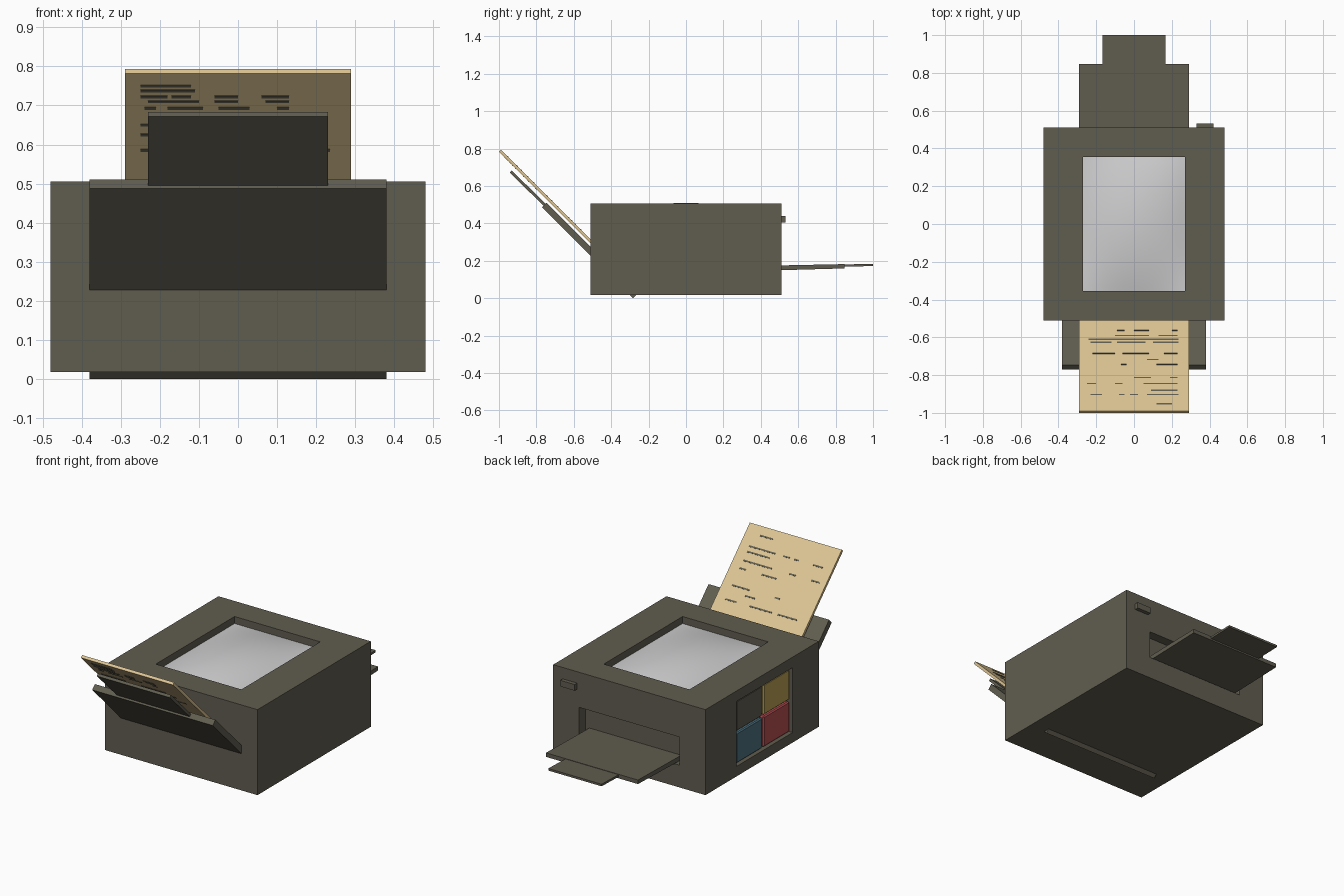
import bpy, bmesh

if "Cube" in bpy.data.objects:
    bpy.data.objects.remove(bpy.data.objects["Cube"])


def mat(name, rgb):
    m = bpy.data.materials.new(name)
    m.diffuse_color = (*rgb, 1)
    m.use_nodes = True
    m.node_tree.nodes["Principled BSDF"].inputs["Base Color"].default_value = m.diffuse_color
    return m


BODY = mat("olive grey plastic", (0.118, 0.109, 0.079))
PAPER = mat("cream paper", (0.72, 0.55, 0.29))
GLASS = mat("pale grey glass", (0.62, 0.62, 0.63))
YELLOW = mat("yellow ink", (0.50, 0.36, 0.09))
BLUE = mat("blue ink", (0.076, 0.165, 0.209))
RED = mat("red ink", (0.47, 0.078, 0.086))


def finish(name, bm, material):
    bmesh.ops.recalc_face_normals(bm, faces=bm.faces)
    me = bpy.data.meshes.new(name)
    bm.to_mesh(me)
    bm.free()
    ob = bpy.data.objects.new(name, me)
    bpy.context.collection.objects.link(ob)
    me.materials.append(material)
    return ob


def add_prism(bm, x0, x1, pts):
    """Extrude a (y, z) outline from x0 to x1."""
    a = [bm.verts.new((x0, y, z)) for y, z in pts]
    b = [bm.verts.new((x1, y, z)) for y, z in pts]
    n = len(pts)
    bm.faces.new(a)
    bm.faces.new(b[::-1])
    for i in range(n):
        j = (i + 1) % n
        bm.faces.new((a[i], b[i], b[j], a[j]))


def prism(name, x0, x1, pts, material=BODY):
    bm = bmesh.new()
    add_prism(bm, x0, x1, pts)
    return finish(name, bm, material)


def box(name, x0, x1, y0, y1, z0, z1, material=BODY):
    return prism(name, x0, x1, [(y0, z0), (y1, z0), (y1, z1), (y0, z1)], material)


def slanted(name, half, bottom, top, t, material=BODY):
    """45 degree slab: underside runs from bottom to top (y, z); t is the thickness offset."""
    return prism(name, -half, half, [bottom, top, (top[0] + t, top[1] + t),
                                     (bottom[0] + t, bottom[1] + t)], material)


# printer housing with recesses for glass, paper exit and ink bay
body = box("housing", -0.48, 0.48, -0.51, 0.51, 0.018, 0.505)
cutters = [
    box("glass_cutter", -0.27, 0.27, -0.355, 0.355, 0.44, 0.6),
    box("exit_cutter", -0.316, 0.316, 0.455, 0.6, 0.145, 0.305),
    box("ink_bay_cutter", -0.6, -0.43, -0.275, 0.23, 0.075, 0.445),
]
for c in cutters:
    mod = body.modifiers.new(c.name, 'BOOLEAN')
    mod.operation = 'DIFFERENCE'
    mod.solver = 'EXACT'
    mod.object = c
    c.hide_render = True
    c.hide_set(True)

# gently domed scanner glass
bm = bmesh.new()
bmesh.ops.create_grid(bm, x_segments=24, y_segments=24, size=1)
for v in bm.verts:
    u, w = v.co.x, v.co.y
    v.co = (0.27 * u, 0.355 * w, 0.465 + 0.044 * (1 - u * u) * (1 - w * w))
for f in bm.faces:
    f.smooth = True
glass = finish("scanner_glass", bm, GLASS)
if glass.data.polygons[0].normal.z < 0:
    glass.data.flip_normals()

# slanted feed tray (runs through the housing), its extension and the paper
slanted("feed_tray", 0.38, (-0.283, 0.0), (-0.77, 0.487), 0.024)
slanted("feed_tray_extension", 0.23, (-0.70, 0.433), (-0.943, 0.672), 0.011)
slanted("paper_sheet", 0.29, (-0.48, 0.262), (-1.0, 0.782), 0.011, PAPER)

# abstract printed dashes: (distance along y, [x spans])
UPPER = [
    (-0.56, [(-.09, -.05), (.0, .08), (.2, .23)]),
    (-0.588, [(-.1, .08), (.13, .23)]),
    (-0.608, [(-.24, .235)]),
    (-0.624, [(-.23, -.12), (-.09, .06), (.1, .235)]),
    (-0.682, [(-.22, -.1), (-.06, .08), (.16, .23)]),
    (-0.715, [(.07, .13)]),
    (-0.74, [(-.07, -.04), (.12, .23)]),
    (-0.81, [(.0, .09), (.19, .23)]),
    (-0.842, [(-.25, -.2), (-.1, -.06), (.05, .23)]),
    (-0.878, [(.09, .23)]),
    (-0.9, [(-.23, -.17), (-.08, -.05), (-.02, .02), (.07, .235)]),
    (-0.95, [(.12, .2)]),
]
UNDER = [
    (-0.965, [(-.25, -.12)]),
    (-0.953, [(-.25, -.11)]),
    (-0.937, [(-.25, -.18), (-.17, -.12), (-.06, 0), (.06, .13)]),
    (-0.925, [(-.23, -.1), (-.06, .0), (.07, .13)]),
    (-0.908, [(-.24, -.21), (-.18, -.09), (-.05, .03), (.1, .13)]),
    (-0.865, [(-.25, -.1), (.0, .15)]),
    (-0.84, [(-.25, -.05), (.05, .2)]),
    (-0.80, [(-.25, .0), (.1, .235)]),
]
for name, rows, s, d in (("upper_print", UPPER, -0.218 + 0.022, 0.0012),
                         ("under_print", UNDER, -0.218, -0.0012)):
    bm = bmesh.new()
    for y, spans in rows:
        for x0, x1 in spans:
            h = 0.006
            add_prism(bm, x0, x1, [(y, s - y), (y - h, s - y + h),
                                   (y - h + d, s - y + h + d), (y + d, s - y + d)])
    finish(name, bm, BODY)

# output tray and its extension at the back
prism("output_tray", -0.29, 0.29,
      [(0.456, 0.148), (0.847, 0.159), (0.847, 0.182), (0.456, 0.174)])
prism("output_tray_extension", -0.168, 0.168,
      [(0.70, 0.164), (1.0, 0.172), (1.0, 0.184), (0.70, 0.176)])

# power button
box("power_button", 0.33, 0.42, 0.50, 0.532, 0.405, 0.44)

# four ink cartridges in the side bay
for name, y0, z0, m in (("dark_cartridge", -0.015, 0.265, BODY),
                        ("yellow_cartridge", -0.26, 0.265, YELLOW),
                        ("blue_cartridge", -0.015, 0.082, BLUE),
                        ("red_cartridge", -0.26, 0.082, RED)):
    ob = box(name, -0.47, -0.42, y0, y0 + 0.232, z0, z0 + 0.174, m)
    bev = ob.modifiers.new("edge", 'BEVEL')
    bev.width = 0.006
    bev.segments = 1
